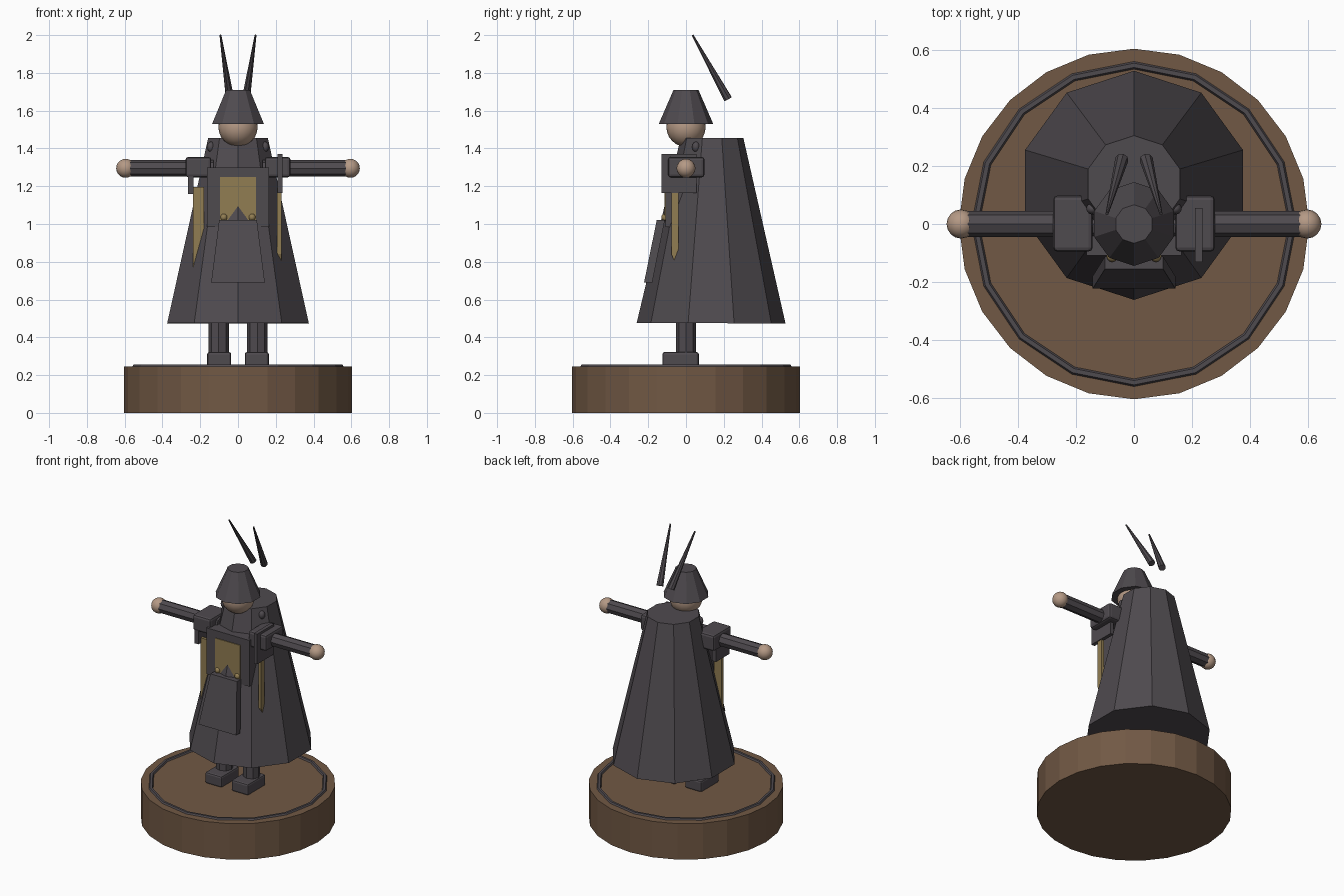
import bpy, bmesh
from mathutils import Vector, Matrix

if "Cube" in bpy.data.objects:
    bpy.data.objects.remove(bpy.data.objects["Cube"])


def material(name, rgb):
    m = bpy.data.materials.new(name)
    m.diffuse_color = (*rgb, 1)
    m.use_nodes = True
    m.node_tree.nodes["Principled BSDF"].inputs["Base Color"].default_value = m.diffuse_color
    return m


GREY = material("charcoal_cloth", (0.078, 0.069, 0.078))
BROWN = material("wood_brown", (0.165, 0.098, 0.058))
GOLD = material("old_gold", (0.285, 0.205, 0.085))
SKIN = material("skin", (0.46, 0.32, 0.235))


def finish(name, bm, mat, smooth=False):
    bmesh.ops.recalc_face_normals(bm, faces=bm.faces)
    me = bpy.data.meshes.new(name)
    bm.to_mesh(me)
    bm.free()
    me.materials.append(mat)
    for p in me.polygons:
        p.use_smooth = smooth
    ob = bpy.data.objects.new(name, me)
    bpy.context.collection.objects.link(ob)
    return ob


def cone(name, a, b, r1, r2, sides, mat):
    """Capped tapered cylinder from point a to point b."""
    a, b = Vector(a), Vector(b)
    d = b - a
    bm = bmesh.new()
    bmesh.ops.create_cone(bm, cap_ends=True, segments=sides, radius1=r1, radius2=r2, depth=d.length)
    rot = d.to_track_quat('Z', 'Y').to_matrix().to_4x4() if d.xy.length > 1e-6 else Matrix()
    bmesh.ops.transform(bm, matrix=Matrix.Translation((a + b) / 2) @ rot, verts=bm.verts)
    return finish(name, bm, mat)


def box(name, lo, hi, mat, bevel=0):
    lo, hi = Vector(lo), Vector(hi)
    bm = bmesh.new()
    bmesh.ops.create_cube(bm, size=1)
    for v in bm.verts:
        v.co = (lo + hi) / 2 + v.co * (hi - lo)
    if bevel:
        bmesh.ops.bevel(bm, geom=bm.edges[:], offset=bevel, segments=2, profile=0.5, affect='EDGES')
    return finish(name, bm, mat)


def ball(name, c, r, mat, scale=(1, 1, 1), seg=20, rings=12):
    bm = bmesh.new()
    bmesh.ops.create_uvsphere(bm, u_segments=seg, v_segments=rings, radius=r)
    for v in bm.verts:
        v.co = Vector(c) + v.co * Vector(scale)
    return finish(name, bm, mat, True)


def slab(name, front, shift, mat):
    """Solid made by extruding a polygon along a vector."""
    bm = bmesh.new()
    f = bm.faces.new([bm.verts.new(p) for p in front])
    new = bmesh.ops.extrude_face_region(bm, geom=[f], use_keep_orig=True)["geom"]
    bmesh.ops.translate(bm, vec=shift, verts=[g for g in new if isinstance(g, bmesh.types.BMVert)])
    return finish(name, bm, mat)


# display base with a raised ring
cone("base", (0, 0, 0), (0, 0, 0.245), 0.603, 0.603, 24, BROWN)
bpy.ops.mesh.primitive_torus_add(location=(0, 0, 0.242), major_segments=16, minor_segments=6,
                                 major_radius=0.546, minor_radius=0.015)
ring = bpy.context.object
ring.name = "base_ring"
ring.data.materials.append(GREY)
for p in ring.data.polygons:
    p.use_smooth = False

# cloak, chest and tabard
cone("cloak", (0, 0.133, 0.475), (0, 0.138, 1.455), 0.394, 0.166, 10, GREY)
box("chest", (-0.163, -0.109, 0.985), (0.163, 0.08, 1.30), GREY)
box("chest_panel", (-0.095, -0.114, 1.02), (0.095, -0.105, 1.25), GOLD)
slab("tabard", [(-0.142, -0.222, 0.69), (0.142, -0.222, 0.69), (0.1, -0.155, 1.02), (-0.1, -0.155, 1.02)],
     (0, 0.043, 0), GREY)

# head and pointed hat
ball("head", (0, 0, 1.513), 0.104, SKIN)
cone("hat", (0, 0, 1.53), (0, 0, 1.71), 0.144, 0.066, 10, GREY)

# mirrored parts
for side, s in (("left", -1), ("right", 1)):
    cone(side + "_horn", (s * 0.042, 0.222, 1.662), (s * 0.093, 0.035, 2.0), 0.023, 0.005, 8, GREY)
    cone(side + "_arm", (s * 0.13, 0, 1.295), (s * 0.585, 0, 1.295), 0.044, 0.044, 8, GREY)
    ball(side + "_hand", (s * 0.595, 0, 1.295), 0.05, SKIN, seg=16, rings=10)
    x0, x1 = sorted((s * 0.142, s * 0.278))
    box(side + "_shoulder", (x0, -0.095, 1.247), (x1, 0.098, 1.355), GREY, 0.015)
    cone(side + "_leg", (s * 0.102, 0, 0.3), (s * 0.102, 0, 0.6), 0.054, 0.054, 8, GREY)
    x0, x1 = sorted((s * 0.036, s * 0.163))
    box(side + "_foot", (x0, -0.125, 0.245), (x1, 0.068, 0.322), GREY, 0.012)
    ball(side + "_clasp", (s * 0.143, 0.053, 1.408), 0.028, GREY, (0.75, 0.75, 1), 10, 6)
    ball(side + "_panel_stud", (s * 0.075, -0.112, 1.035), 0.019, GOLD, seg=10, rings=6)

# side plates and hanging sashes
box("right_side_plate", (0.21, -0.13, 1.165), (0.235, 0.055, 1.37), GREY)
box("left_side_plate", (-0.265, -0.09, 1.16), (-0.235, 0.055, 1.34), GREY)
slab("left_sash", [(-0.237, -0.065, 1.195), (-0.18, -0.065, 1.195), (-0.18, -0.065, 0.88),
                   (-0.237, -0.065, 0.725)], (0, 0.02, 0), GOLD)
slab("right_sash", [(0.207, -0.077, 1.19), (0.207, -0.04, 1.19), (0.207, -0.04, 0.84),
                    (0.207, -0.06, 0.80), (0.207, -0.077, 0.84)], (0.022, 0, 0), GOLD)
